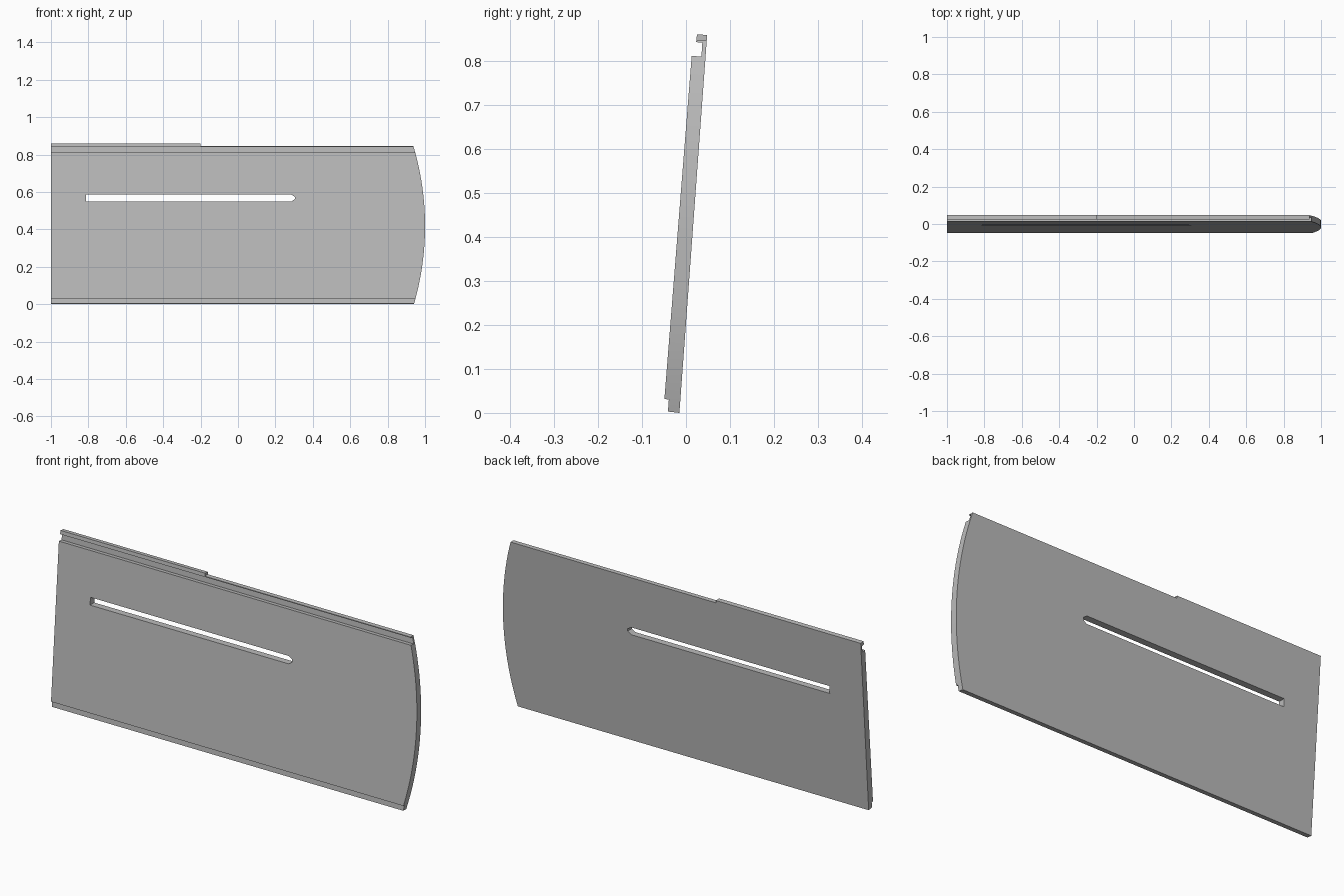
import bpy
from math import sqrt

cube = bpy.data.objects.get("Cube")
if cube:
    bpy.data.objects.remove(cube)

grey = bpy.data.materials.new("panel_grey")
grey.use_nodes = True
colour = (0.5, 0.5, 0.5, 1)
grey.diffuse_color = colour
grey.node_tree.nodes["Principled BSDF"].inputs["Base Color"].default_value = colour


def prism(name, outline, start, end, place):
    """Extrude a closed 2D outline; place maps (a, b, depth) to x, y, z."""
    n = len(outline)
    verts = [place(a, b, d) for d in (start, end) for a, b in outline]
    faces = [list(range(n))[::-1], list(range(n, 2 * n))]
    faces += [(i, (i + 1) % n, (i + 1) % n + n, i + n) for i in range(n)]
    mesh = bpy.data.meshes.new(name)
    mesh.from_pydata(verts, [], faces)
    mesh.materials.append(grey)
    obj = bpy.data.objects.new(name, mesh)
    bpy.context.collection.objects.link(obj)
    bpy.context.view_layer.objects.active = obj
    bpy.ops.object.select_all(action='DESELECT')
    obj.select_set(True)
    bpy.ops.object.mode_set(mode='EDIT')
    bpy.ops.mesh.select_all(action='SELECT')
    bpy.ops.mesh.normals_make_consistent(inside=False)
    bpy.ops.object.mode_set(mode='OBJECT')
    return obj


def along_x(y, z, x):
    return (x, y, z)


def along_y(x, z, y):
    return (x, y, z)


# Leaning board section: bottom rebate, groove and hooked lip at the top
section = [(-0.015, 0), (-0.041, 0.003), (-0.039, 0.03), (-0.049, 0.032),
           (0.013, 0.811), (0.035, 0.809), (0.037, 0.841),
           (0.023, 0.842), (0.025, 0.86), (0.048, 0.858)]
panel = prism("sliding_panel", section, -1, 1.05, along_x)

# Front outline: bowed end and a shorter lip beyond the step
radius, middle, top, steps = 1.5, 0.418, 0.846, 24
bow = []
for i in range(steps + 1):
    z = -0.02 + (top + 0.02) * i / steps
    bow.append((1 - radius + sqrt(radius ** 2 - (z - middle) ** 2), z))
outline = [(-1.1, -0.02)] + bow + [(-0.2, top), (-0.2, 0.9), (-1.1, 0.9)]
trim = prism("outline_trim", outline, -0.2, 0.2, along_y)

# Long slot with a square left end and a pointed right end
slot = [(-0.813, 0.549), (0.285, 0.549), (0.304, 0.562),
        (0.304, 0.574), (0.285, 0.587), (-0.813, 0.587)]
slot_cutter = prism("slot_cutter", slot, -0.2, 0.2, along_y)

for cutter, operation in ((trim, 'INTERSECT'), (slot_cutter, 'DIFFERENCE')):
    cutter.hide_render = True
    cut = panel.modifiers.new(cutter.name, 'BOOLEAN')
    cut.operation = operation
    cut.solver = 'EXACT'
    cut.object = cutter
    bpy.context.view_layer.objects.active = panel
    bpy.ops.object.modifier_apply(modifier=cut.name)
    bpy.data.objects.remove(cutter)

# Smooth the bowed end, keeping every other edge crisp
bpy.ops.object.select_all(action='DESELECT')
panel.select_set(True)
bpy.ops.object.shade_smooth_by_angle(angle=0.1)
